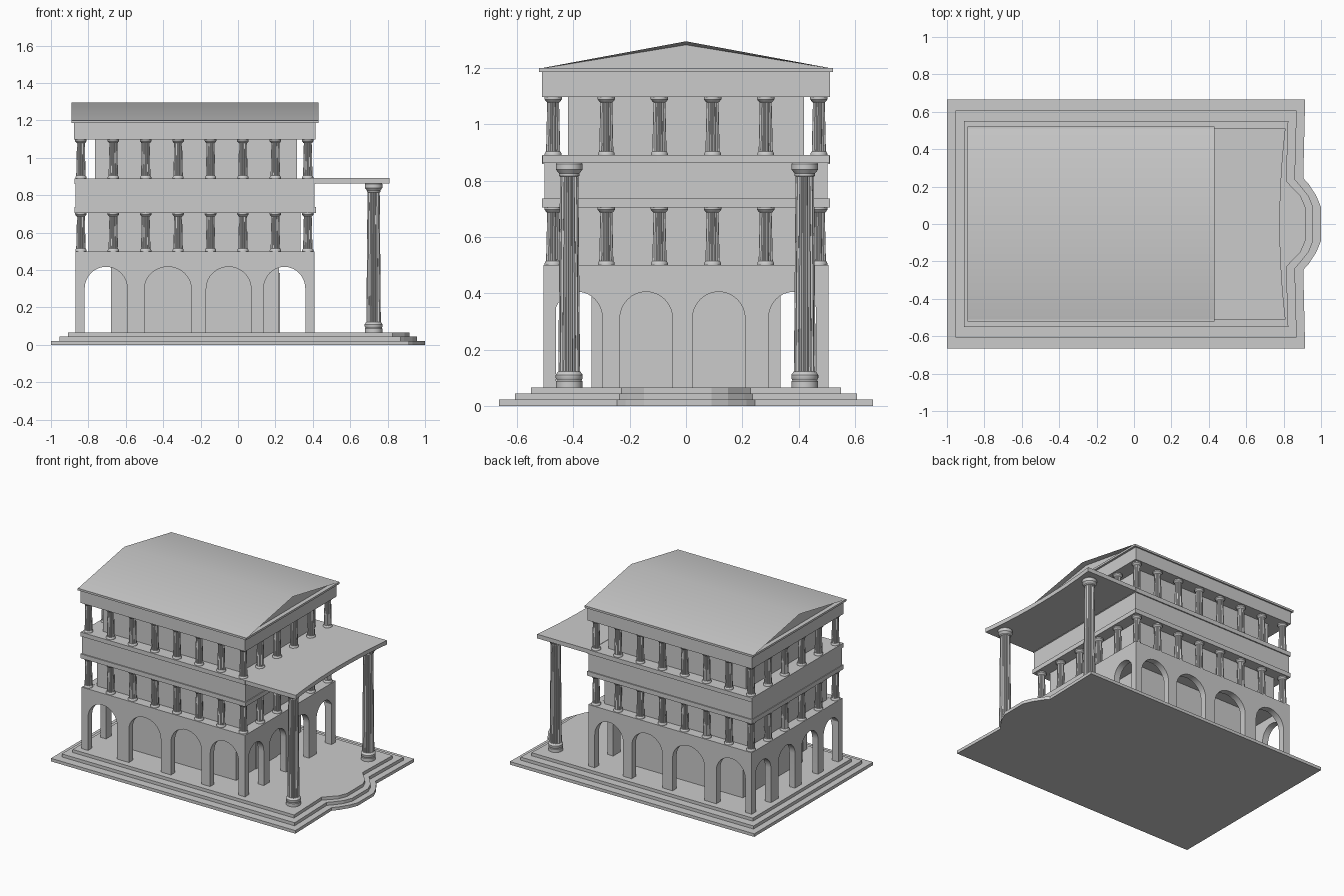
import bpy, bmesh
from math import sin, cos, pi
from mathutils import Matrix

if "Cube" in bpy.data.objects:
    bpy.data.objects.remove(bpy.data.objects["Cube"])

Z0 = 0.065                     # top of the steps
X0, X1, YW = -0.87, 0.41, 0.507  # outer walls
CX = (X0 + X1) / 2


def finish(name, bm, smooth=False):
    bmesh.ops.recalc_face_normals(bm, faces=bm.faces)
    me = bpy.data.meshes.new(name)
    bm.to_mesh(me)
    bm.free()
    ob = bpy.data.objects.new(name, me)
    bpy.context.collection.objects.link(ob)
    if smooth:
        bpy.ops.object.select_all(action='DESELECT')
        ob.select_set(True)
        bpy.context.view_layer.objects.active = ob
        bpy.ops.object.shade_smooth_by_angle(angle=0.6)
    return ob


def prism(pts, vec):
    """Extrude a closed 3D outline along vec."""
    bm = bmesh.new()
    f = bm.faces.new([bm.verts.new(p) for p in pts])
    r = bmesh.ops.extrude_face_region(bm, geom=[f], use_keep_orig=True)
    bmesh.ops.translate(bm, vec=vec, verts=[g for g in r['geom'] if isinstance(g, bmesh.types.BMVert)])
    return bm


def box(name, x0, x1, y0, y1, z0, z1):
    pts = [(x0, y0, z0), (x1, y0, z0), (x1, y1, z0), (x0, y1, z0)]
    return finish(name, prism(pts, (0, 0, z1 - z0)))


def arch_wall(name, u0, u1, arches, spring, top, place, vec):
    """Wall outline with arch notches cut up from the floor."""
    pts = [(u0, Z0)]
    for a, b in arches:
        c, r = (a + b) / 2, (b - a) / 2
        pts.append((a, Z0))
        pts += [(c - r * cos(pi * i / 16), spring + (top - spring) * sin(pi * i / 16)) for i in range(17)]
        pts.append((b, Z0))
    pts += [(u1, Z0), (u1, 0.5), (u0, 0.5)]
    return finish(name, prism([place(u, z) for u, z in pts], vec), True)


def column_mesh(name, profile, flutes):
    """Lathe of (radius, z, fluted) rings."""
    n = flutes * 3
    bm = bmesh.new()
    rings = []
    for r, z, fl in profile:
        ring = []
        for i in range(n):
            k = r * (0.87 if fl and i % 3 == 0 else 1)
            a = 2 * pi * i / n
            ring.append(bm.verts.new((k * cos(a), k * sin(a), z)))
        rings.append(ring)
    for a, b in zip(rings, rings[1:]):
        for i in range(n):
            j = (i + 1) % n
            bm.faces.new((a[i], a[j], b[j], b[i]))
    bm.faces.new(rings[0])
    bm.faces.new(rings[-1])
    return finish(name, bm, True)


def copies(src, places):
    src.location = places[0]
    for p in places[1:]:
        ob = src.copy()
        ob.location = p
        bpy.context.collection.objects.link(ob)


# Three steps with a bowed front landing
for i in range(3):
    d = 0.045 * i
    y = 0.665 - 0.057 * i
    xr, xb = 0.915 - d, 1.0 - 0.042 * i
    w = 0.245 - 0.008 * i
    half = [(xr, y), (xr - 0.01, w), (xr + 0.018, w - 0.03), (xb - 0.025, 0.15), (xb, 0.09)]
    out = [(-1 + d, y)] + half + [(a, -b) for a, b in reversed(half)] + [(-1 + d, -y)]
    z = Z0 / 3 * i
    finish("step", prism([(a, b, z) for a, b in out], (0, 0, Z0 / 3)))

# Ground floor arcade
long_arches = [(-0.82, -0.592), (-0.5, -0.25), (-0.17, 0.07), (0.137, 0.36)]
short_arches = [(-0.47, -0.297), (-0.235, -0.048), (0.023, 0.21), (0.293, 0.47)]
T = 0.045
for s in (-1, 1):
    arch_wall("long_arcade", X0, X1, long_arches, 0.30, 0.417,
              lambda u, z: (u, s * YW, z), (0, -s * T, 0))
for x, t in ((X0, T), (X1, -T)):
    arch_wall("end_arcade", -YW + 0.001, YW - 0.001, short_arches, 0.31, 0.405,
              lambda u, z: (x, u, z), (t, 0, 0))
box("gallery_ceiling", X0 + 0.02, X1 - 0.02, -YW + 0.02, YW - 0.02, 0.455, 0.499)
box("ground_core", -0.68, 0.22, -0.335, 0.335, Z0, 0.46)
box("door", 0.21, 0.225, -0.12, 0.12, Z0, 0.385)

# Upper room blocks
box("middle_core", -0.80, 0.335, -0.435, 0.435, 0.498, 0.71)
box("top_core", -0.765, 0.315, -0.42, 0.42, 0.885, 1.11)

# Entablature between the colonnades
box("middle_beam", X0, X1, -0.503, 0.503, 0.705, 0.885)
box("lower_moulding", X0 - 0.005, X1 + 0.006, -0.511, 0.511, 0.705, 0.736)
box("upper_moulding", X0 - 0.005, X1 + 0.004, -0.511, 0.511, 0.86, 0.89)
box("top_beam", X0 - 0.006, X1 + 0.005, -0.512, 0.512, 1.097, 1.19)

# Gable roof with recessed pediments
box("roof_slab", -0.89, 0.43, -0.522, 0.522, 1.186, 1.2)
bm = prism([(-0.89, -0.522, 1.198), (-0.89, 0.522, 1.198), (-0.89, 0, 1.295)], (1.32, 0, 0))
bmesh.ops.recalc_face_normals(bm, faces=bm.faces)
ends = [f for f in bm.faces if len(f.verts) == 3]
bmesh.ops.inset_individual(bm, faces=ends, thickness=0.0125)
for f in ends:
    s = 1 if f.calc_center_median().x > 0 else -1
    bmesh.ops.translate(bm, verts=f.verts, vec=(-0.03 * s, 0, 0))
finish("roof", bm, True)

# Small fluted columns on two levels
xs = [-0.84 + i * (0.373 + 0.84) / 7 for i in range(8)]
ys = [-0.472 + i * 0.944 / 5 for i in range(6)]
spots = [(x, y) for x in xs for y in (ys[0], ys[-1])] + [(x, y) for x in (xs[0], xs[-1]) for y in ys[1:-1]]
for name, z, h in (("middle_column", 0.5, 0.206), ("top_column", 0.889, 0.209)):
    col = column_mesh(name, [(0.030, 0, 0), (0.030, 0.007, 0), (0.027, 0.013, 0), (0.0255, 0.015, 1),
                             (0.0215, h - 0.02, 1), (0.024, h - 0.018, 0), (0.031, h - 0.009, 0),
                             (0.031, h, 0)], 12)
    copies(col, [(x, y, z) for x, y in spots])

# Porch columns
H = 0.80
big = column_mesh("porch_column", [(0.047, 0, 0), (0.047, 0.022, 0), (0.044, 0.026, 0), (0.048, 0.034, 0),
                                   (0.048, 0.045, 0), (0.041, 0.055, 0), (0.039, 0.057, 1),
                                   (0.033, H - 0.05, 1), (0.036, H - 0.048, 0), (0.036, H - 0.04, 0),
                                   (0.047, H - 0.026, 0), (0.047, H - 0.005, 0), (0.043, H, 0),
                                   (0.043, H + 0.01, 0)], 16)
copies(big, [(0.725, -0.415, Z0), (0.725, 0.422, Z0)])

# Porch roof with a slightly hollow front edge
edge = [(0.78 + 0.03 * (abs(t) / 5) ** 2, t * 0.51 / 5) for t in range(-5, 6)]
out = [(X1 - 0.02, -0.51)] + edge + [(X1 - 0.02, 0.51)]
finish("porch_roof", prism([(a, b, 0.863) for a, b in out], (0, 0, 0.029)))
